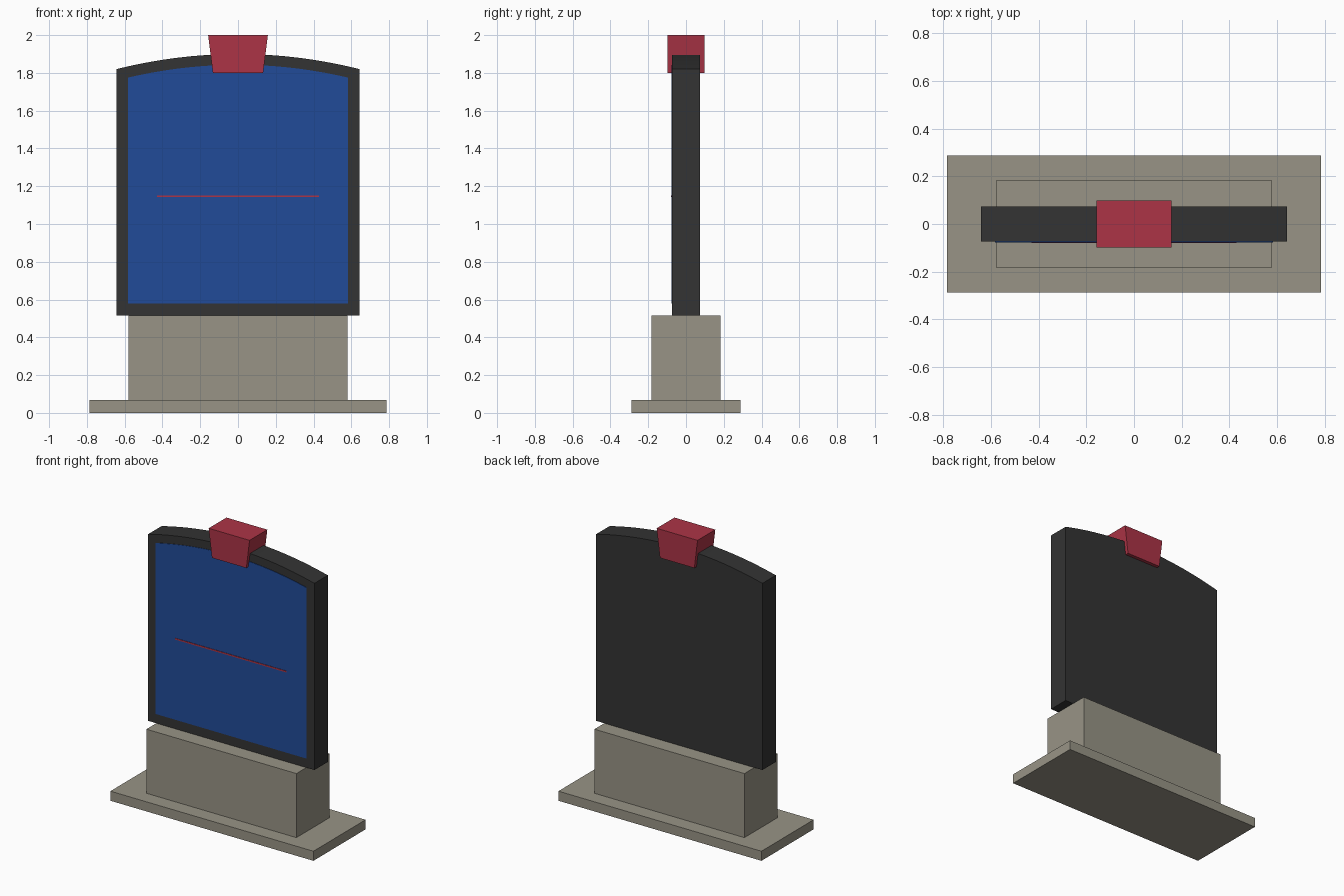
import bpy
import bmesh

cube = bpy.data.objects.get("Cube")
if cube:
    bpy.data.objects.remove(cube, do_unlink=True)


def material(name, rgb):
    """Flat material from an 8-bit display colour."""
    linear = [((c / 255 + 0.055) / 1.055) ** 2.4 for c in rgb] + [1.0]
    mat = bpy.data.materials.new(name)
    mat.use_nodes = True
    mat.diffuse_color = linear
    mat.node_tree.nodes["Principled BSDF"].inputs["Base Color"].default_value = linear
    return mat


stone = material("warm grey stone", (152, 148, 134))
charcoal = material("charcoal", (51, 51, 51))
blue = material("deep blue", (33, 75, 153))
red = material("crimson", (172, 52, 70))


def extrude_profile(name, outline, y_front, y_back, mat):
    """Extrude a front-facing (x, z) outline from y_front to y_back."""
    bm = bmesh.new()
    face = bm.faces.new([bm.verts.new((x, y_front, z)) for x, z in outline])
    result = bmesh.ops.extrude_face_region(bm, geom=[face])
    moved = [v for v in result["geom"] if isinstance(v, bmesh.types.BMVert)]
    bmesh.ops.translate(bm, verts=moved, vec=(0, y_back - y_front, 0))
    bmesh.ops.recalc_face_normals(bm, faces=bm.faces)
    mesh = bpy.data.meshes.new(name)
    bm.to_mesh(mesh)
    bm.free()
    mesh.materials.append(mat)
    obj = bpy.data.objects.new(name, mesh)
    bpy.context.collection.objects.link(obj)
    return obj


def trapezoid(low_half, high_half, bottom, top):
    return [(-low_half, bottom), (low_half, bottom), (high_half, top), (-high_half, top)]


def arched(half, bottom, shoulder, crown, steps=32):
    """Rectangle whose top edge bows up from the shoulders to the crown."""
    points = [(-half, bottom), (half, bottom)]
    for i in range(steps + 1):
        t = 1 - 2 * i / steps
        points.append((half * t, crown - (crown - shoulder) * t * t))
    return points


# Stepped stone foot
extrude_profile("base_slab", trapezoid(0.785, 0.785, 0, 0.067), -0.288, 0.288, stone)
extrude_profile("plinth", trapezoid(0.58, 0.58, 0.067, 0.515), -0.183, 0.183, stone)

# Arched board with its front panel and stripe
board = extrude_profile("arched_board", arched(0.643, 0.515, 1.82, 1.9), -0.074, 0.074, charcoal)
extrude_profile("front_panel", arched(0.583, 0.58, 1.775, 1.843), -0.077, -0.073, blue)
extrude_profile("panel_stripe", trapezoid(0.43, 0.43, 1.142, 1.152), -0.08, -0.076, red)

# Tapered block over the crown of the arch
extrude_profile("keystone", trapezoid(0.133, 0.158, 1.8, 2.0), -0.098, 0.098, red)

# Smooth the arch while keeping the corners sharp
bpy.ops.object.select_all(action="DESELECT")
board.select_set(True)
bpy.context.view_layer.objects.active = board
bpy.ops.object.shade_smooth_by_angle()
